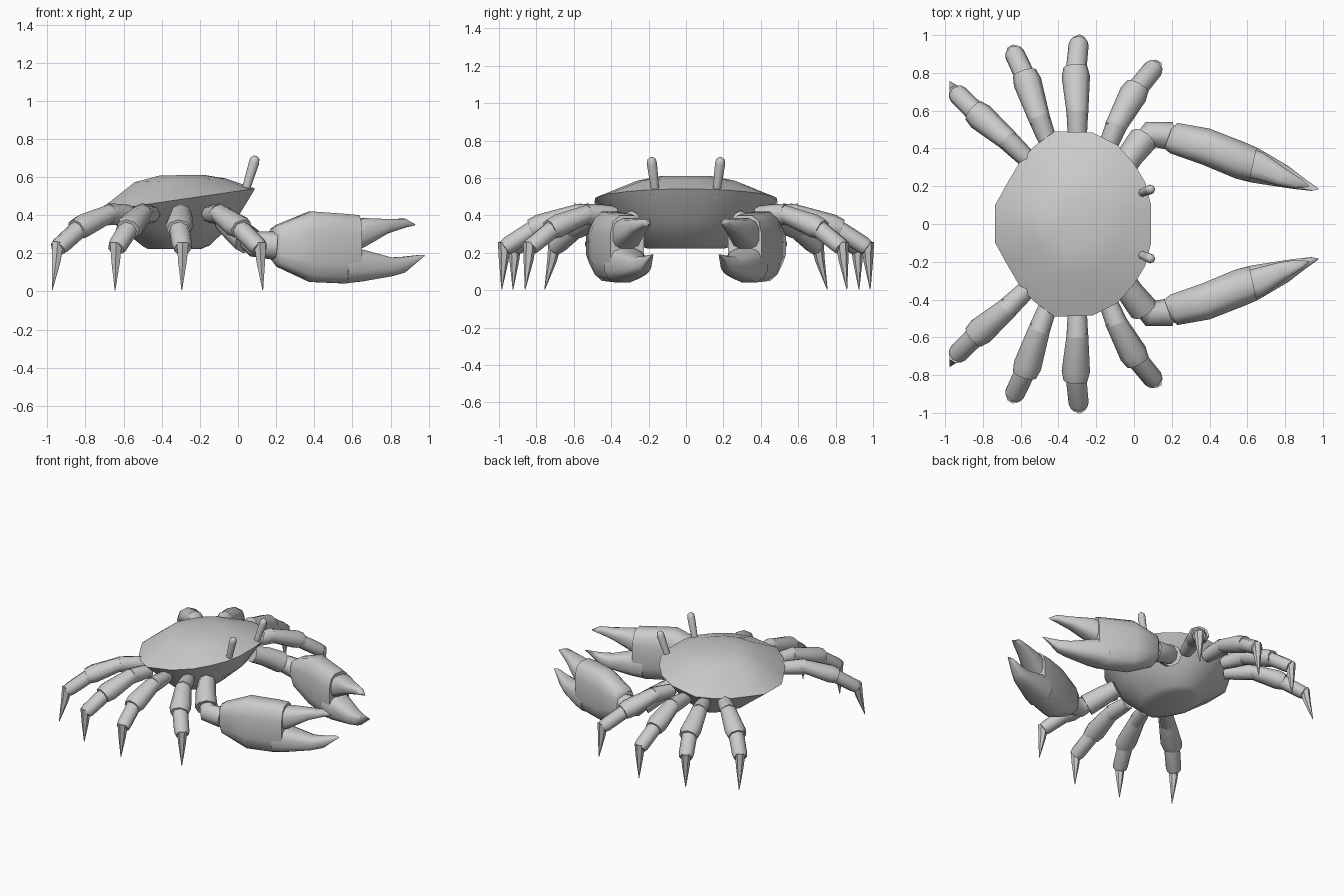
import bpy, bmesh, math
from mathutils import Vector

if "Cube" in bpy.data.objects:
    bpy.data.objects.remove(bpy.data.objects["Cube"])

shell_grey = bpy.data.materials.new("shell_grey")
shell_grey.diffuse_color = (0.6, 0.6, 0.6, 1)
shell_grey.use_nodes = True
shell_grey.node_tree.nodes["Principled BSDF"].inputs["Base Color"].default_value = shell_grey.diffuse_color


def loft(name, rings, mirror=True, angle=55):
    """Skin a list of equal-sized point rings and cap both ends."""
    bm = bmesh.new()
    vs = [[bm.verts.new(p) for p in r] for r in rings]
    n = len(vs[0])
    for a, b in zip(vs, vs[1:]):
        for i in range(n):
            j = (i + 1) % n
            bm.faces.new((a[i], a[j], b[j], b[i]))
    bm.faces.new(vs[0])
    bm.faces.new(vs[-1])
    bmesh.ops.recalc_face_normals(bm, faces=bm.faces)
    me = bpy.data.meshes.new(name)
    bm.to_mesh(me)
    bm.free()
    me.materials.append(shell_grey)
    ob = bpy.data.objects.new(name, me)
    bpy.context.collection.objects.link(ob)
    bpy.ops.object.select_all(action='DESELECT')
    ob.select_set(True)
    bpy.context.view_layer.objects.active = ob
    bpy.ops.object.shade_smooth_by_angle(angle=math.radians(angle))
    if mirror:
        m = ob.modifiers.new("mirror", 'MIRROR')
        m.use_axis = (False, True, False)
        m.use_mirror_merge = False
    return ob


def tube(name, path, radii, sides=8, flat=1.0):
    """Tapered tube along a path; flat scales its upright thickness."""
    pts = [Vector(p) for p in path]
    rings = []
    for i, p in enumerate(pts):
        d = (pts[min(i + 1, len(pts) - 1)] - pts[max(i - 1, 0)]).normalized()
        ref = Vector((0, 0, 1)) if abs(d.z) < 0.9 else Vector((1, 0, 0))
        u = d.cross(ref).normalized()
        v = u.cross(d)
        rings.append([p + radii[i] * (u * math.cos(t) + v * flat * math.sin(t))
                      for t in (math.tau * k / sides for k in range(sides))])
    return loft(name, rings)


# Carapace and belly: one outline, scaled at several heights
half = [(0.09, 0.10), (0.06, 0.22), (0.0, 0.32), (-0.09, 0.42), (-0.22, 0.485),
        (-0.42, 0.49), (-0.53, 0.41), (-0.61, 0.32), (-0.68, 0.2), (-0.735, 0.10)]
outline = half + [(x, -y) for x, y in reversed(half)]
CX = -0.3225
# x scale, y scale, centre shift, height, forward slope
levels = [(0.33, 0.42, -0.01, 0.222, 0.0), (0.42, 0.50, 0.0, 0.238, 0.02),
          (0.70, 0.73, 0.02, 0.34, 0.10), (1, 1, 0, 0.48, 0.145),
          (0.58, 0.54, 0.02, 0.583, 0.04), (0.28, 0.28, 0.03, 0.61, 0.01)]
loft("shell", [[(CX + s + (x - CX) * sx, y * sy, z + (x - CX) * sx * k)
                for x, y in outline] for sx, sy, s, z, k in levels], False, 35)

# Walking legs: hip, knee, ankle, foot and tip positions on plan
legs = [
    ((-0.54, 0.32), (-0.68, 0.455), (-0.85, 0.60), (-0.945, 0.70), (-0.975, 0.755)),
    ((-0.45, 0.42), (-0.505, 0.57), (-0.58, 0.80), (-0.64, 0.915), (-0.645, 0.925)),
    ((-0.30, 0.42), (-0.30, 0.60), (-0.31, 0.83), (-0.29, 0.97), (-0.295, 0.985)),
    ((-0.15, 0.38), (-0.09, 0.53), (0.02, 0.73), (0.115, 0.835), (0.13, 0.86)),
]
for n, (hip, knee, ankle, foot, tip) in enumerate(legs, 1):
    P = [Vector((*c, z)) for c, z in
         zip((hip, knee, ankle, foot, tip), (0.405, 0.405, 0.325, 0.225, 0.005))]
    tube(f"leg_{n}_hip", [P[0], P[0].lerp(P[1], 0.4), P[1]], [0.045, 0.052, 0.058])
    # thighs flare towards a blunt cuff
    tube(f"leg_{n}_thigh", [P[1].lerp(P[2], -0.12), P[1].lerp(P[2], 0.78), P[2]],
         [0.056, 0.075, 0.064], flat=0.85)
    tube(f"leg_{n}_shin", [P[1].lerp(P[2], 0.85), P[2].lerp(P[3], 0.85), P[3]],
         [0.055, 0.053, 0.046], flat=0.9)
    tube(f"leg_{n}_tip", [P[3] + Vector((0, 0, 0.03)), P[3].lerp(P[4], 0.3), P[4]],
         [0.036, 0.026, 0.002], 6)

# Claw arm
tube("claw_upper_arm", [(-0.07, 0.27, 0.37), (-0.02, 0.36, 0.33), (0.05, 0.45, 0.27)],
     [0.06, 0.07, 0.078])
tube("claw_forearm", [(0.03, 0.42, 0.29), (0.08, 0.475, 0.25), (0.20, 0.465, 0.24)],
     [0.05, 0.068, 0.075])


def claw_part(name, stations, power, angle=50):
    """Stations: x, inner y, outer y, bottom z, top z of rounded-box sections."""
    rings = []
    for x, y0, y1, z0, z1 in stations:
        ring = []
        for k in range(12):
            t = math.tau * (k + 0.5) / 12
            c, s = (math.copysign(abs(f(t) / math.cos(math.pi / 12)) ** power, f(t))
                    for f in (math.cos, math.sin))
            # the section leans across the hand's slanted axis
            ring.append((x + 0.02 * c, (y0 + y1) / 2 + (y1 - y0) / 2 * c,
                         (z0 + z1) / 2 + (z1 - z0) / 2 * s))
        rings.append(ring)
    loft(name, rings, True, angle)


claw_part("palm", [(0.18, 0.40, 0.51, 0.17, 0.33), (0.21, 0.375, 0.535, 0.13, 0.35),
                   (0.38, 0.315, 0.505, 0.05, 0.42), (0.56, 0.24, 0.435, 0.042, 0.407),
                   (0.63, 0.225, 0.405, 0.055, 0.40)], 0.65)
claw_part("upper_finger", [(0.60, 0.25, 0.40, 0.21, 0.37), (0.66, 0.235, 0.38, 0.235, 0.385),
                           (0.78, 0.205, 0.295, 0.305, 0.38), (0.87, 0.19, 0.235, 0.335, 0.382),
                           (0.91, 0.19, 0.20, 0.345, 0.355)], 0.7, 40)
claw_part("lower_finger", [(0.56, 0.24, 0.435, 0.044, 0.24), (0.64, 0.22, 0.40, 0.052, 0.222),
                           (0.80, 0.195, 0.305, 0.08, 0.178), (0.87, 0.185, 0.25, 0.10, 0.182),
                           (0.96, 0.175, 0.185, 0.185, 0.192)], 0.7, 40)

# Eye stalks with rounded ends
tube("eye_stalk", [(0.03, 0.16, 0.50), (0.084, 0.182, 0.675), (0.090, 0.184, 0.70),
                   (0.093, 0.185, 0.71)], [0.02, 0.027, 0.023, 0.01])
